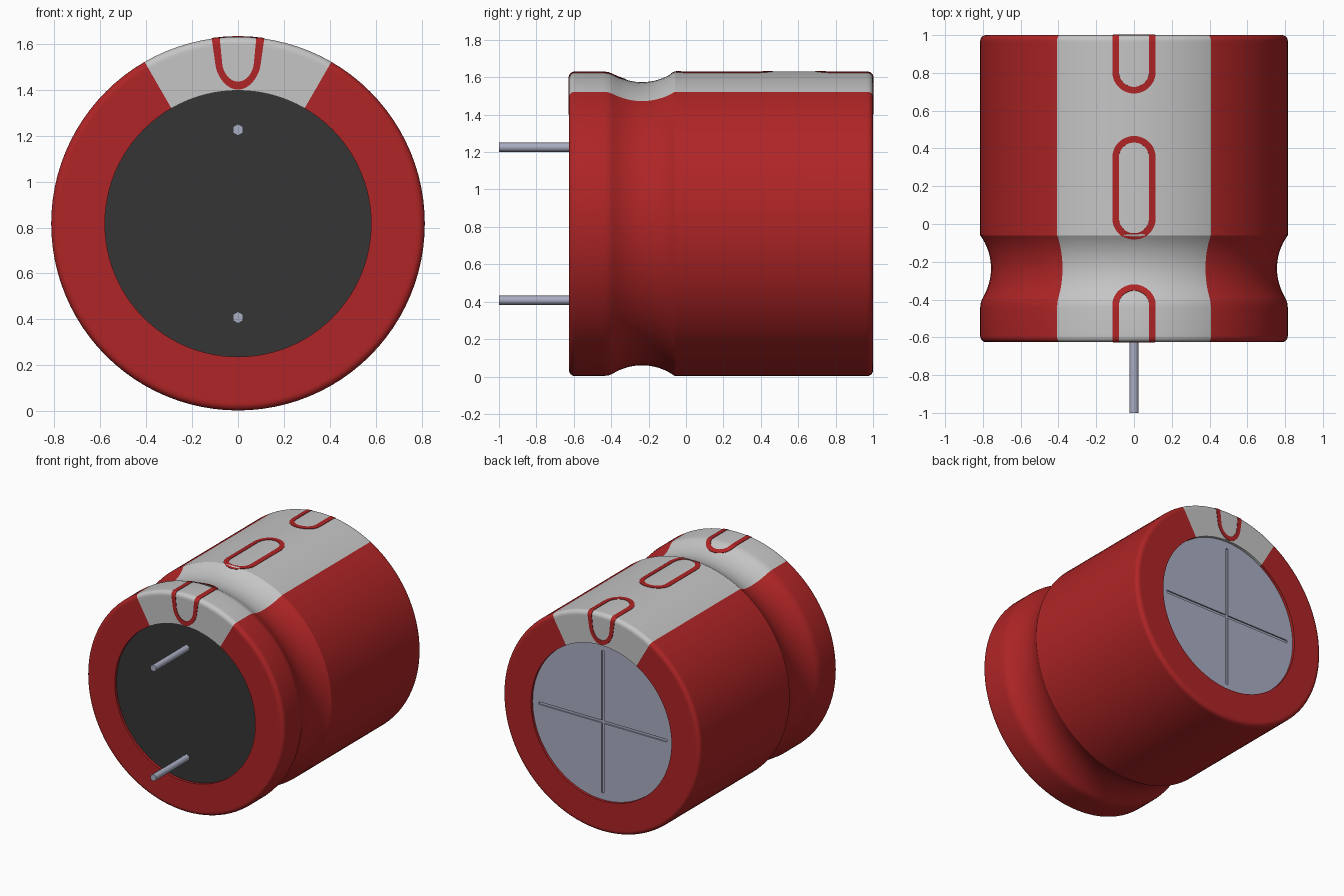
import bpy, bmesh, math
from mathutils import Vector

if "Cube" in bpy.data.objects:
    bpy.data.objects.remove(bpy.data.objects["Cube"])

R, HOLE, ZC = 0.814, 0.58, 0.817      # sleeve radius, end opening radius, axis height
FRONT, BACK, FILLET = -0.625, 1.0, 0.03
SEG = 96


def material(name, rgb):
    m = bpy.data.materials.new(name)
    m.use_nodes = True
    m.diffuse_color = (*rgb, 1)
    m.node_tree.nodes["Principled BSDF"].inputs["Base Color"].default_value = (*rgb, 1)
    return m


RED = material("sleeve red", (0.43, 0.018, 0.019))
GREY = material("stripe grey", (0.56, 0.56, 0.56))
BLACK = material("rubber black", (0.036, 0.036, 0.036))
METAL = material("metal", (0.40, 0.42, 0.54))


def select_only(ob):
    bpy.ops.object.select_all(action="DESELECT")
    ob.select_set(True)
    bpy.context.view_layer.objects.active = ob


def smooth(ob, degrees=30):
    select_only(ob)
    bpy.ops.object.shade_smooth_by_angle(angle=math.radians(degrees))


def loft(name, rings, mats, rule=None):
    """Closed skin over a cyclic list of closed rings of points."""
    bm = bmesh.new()
    rows = [[bm.verts.new(p) for p in ring] for ring in rings]
    for i, a in enumerate(rows):
        b = rows[(i + 1) % len(rows)]
        for j in range(len(a)):
            k = (j + 1) % len(a)
            f = bm.faces.new((a[j], a[k], b[k], b[j]))
            if rule:
                f.material_index = rule(f.calc_center_median())
    bmesh.ops.recalc_face_normals(bm, faces=bm.faces)
    me = bpy.data.meshes.new(name)
    bm.to_mesh(me)
    bm.free()
    ob = bpy.data.objects.new(name, me)
    bpy.context.collection.objects.link(ob)
    for m in mats:
        me.materials.append(m)
    smooth(ob)
    return ob


def cylinder(name, radius, y0, y1, z, sides, mat, degrees=30):
    bpy.ops.mesh.primitive_cylinder_add(vertices=sides, radius=radius, depth=y1 - y0,
                                        location=(0, (y0 + y1) / 2, z),
                                        rotation=(math.pi / 2, 0, 0))
    ob = bpy.context.object
    ob.name = name
    ob.data.materials.append(mat)
    smooth(ob, degrees)
    return ob


# Sleeve profile as (radius, y), from the front opening to the back opening
def arc(cr, cy, rad, a0, a1, n):
    return [(cr + rad * math.cos(math.radians(a0 + (a1 - a0) * i / n)),
             cy + rad * math.sin(math.radians(a0 + (a1 - a0) * i / n))) for i in range(n + 1)]


profile = [(HOLE, FRONT), (R - FILLET - 0.01, FRONT)]
profile += arc(R - FILLET, FRONT + FILLET, FILLET, -90, 0, 6)
profile += [(R, FRONT + FILLET + 0.01), (R, -0.44), (R - 0.003, -0.415), (R - 0.01, -0.397)]
profile += arc(R + 0.24, -0.235, 0.297, 210, 143.9, 14)      # crimp groove
profile += [(R, -0.05), (R, BACK - FILLET - 0.01)]
profile += arc(R - FILLET, BACK - FILLET, FILLET, 0, 90, 6)
profile += [(R - FILLET - 0.01, BACK), (HOLE, BACK)]


def around(r, y, theta):
    return (r * math.sin(theta), y, ZC + r * math.cos(theta))


# Sleeve with a grey stripe covering 30 degrees each side of the top
def in_stripe(c):
    return int(abs(math.atan2(c.x, c.z - ZC)) < math.radians(30))


loft("sleeve", [[around(r, y, math.tau * j / SEG) for j in range(SEG)] for r, y in profile],
     [RED, GREY], in_stripe)

# Printed rounded outlines that follow the sleeve profile
points = [Vector(p) for p in profile]
LENGTH = sum((b - a).length for a, b in zip(points, points[1:]))


def on_sleeve(u, s, lift):
    """Point at distance s along the profile and width u around the axis."""
    for a, b in zip(points, points[1:]):
        step = (b - a).length
        if s <= step:
            break
        s -= step
    t = (b - a).normalized()
    p = a + t * s + Vector((t.y, -t.x)) * lift
    return around(p.x, p.y, u / R)


def mark(name, s0, s1, outer=0.115, inner=0.08):
    mid, half = (s0 + s1) / 2, (s1 - s0) / 2 - outer
    path = []                                    # (centre offset, direction angle)
    for side in (1, -1):
        turn = 0 if side == 1 else math.pi
        path += [(side * half, turn + math.pi * i / 24) for i in range(25)]
        path += [(side * half * (1 - 2 * i / 50), turn + math.pi) for i in range(1, 50)]
    rings = [[on_sleeve(w * math.cos(a), mid + c + w * math.sin(a), lift) for c, a in path]
             for w, lift in ((outer, -0.002), (outer, 0.003), (inner, 0.003), (inner, -0.002))]
    loft(name, rings, [RED])


mark("front_mark", 0.004, 0.535)
mark("middle_mark", LENGTH - 1.305, LENGTH - 0.755)
mark("back_mark", LENGTH - 0.53, LENGTH - 0.004)

# Rubber plug at the front and metal can end at the back, both slightly recessed
cylinder("rubber_plug", HOLE + 0.002, FRONT + 0.02, FRONT + 0.08, ZC, SEG, BLACK)
can_end = cylinder("can_end", HOLE + 0.002, BACK - 0.08, BACK - 0.02, ZC, SEG, METAL)

# Cross-shaped vent score cut into the can end
for size in ((1.06, 0.02, 0.02), (0.02, 0.02, 1.06)):
    bpy.ops.mesh.primitive_cube_add(size=1, location=(0, BACK - 0.02, ZC))
    cutter = bpy.context.object
    cutter.name = "vent_cutter"
    cutter.scale = size
    cutter.hide_render = True
    select_only(can_end)
    mod = can_end.modifiers.new("vent", "BOOLEAN")
    mod.operation, mod.solver, mod.object = "DIFFERENCE", "EXACT", cutter
    bpy.ops.object.modifier_apply(modifier=mod.name)
    bpy.data.objects.remove(cutter)
smooth(can_end)

# Two hexagonal lead pins
for name, dz in (("upper_pin", 0.409), ("lower_pin", -0.409)):
    cylinder(name, 0.026, -1.0, FRONT + 0.05, ZC + dz, 6, METAL, 65)
